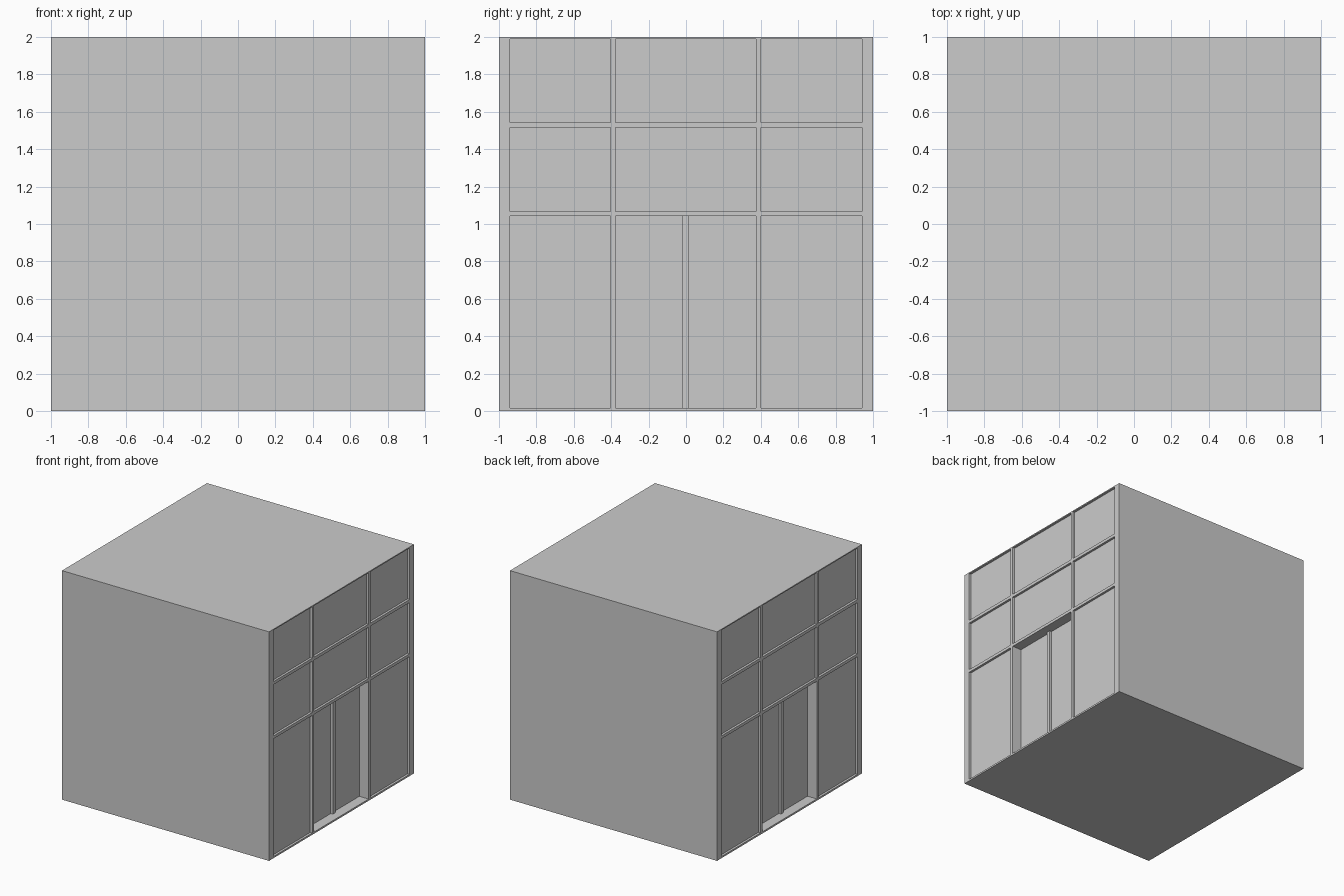
import bpy, bmesh
from mathutils import Matrix, Vector

if "Cube" in bpy.data.objects:
    bpy.data.objects.remove(bpy.data.objects["Cube"])

PANE, DOOR, BAR = 0.02, 0.09, 0.07   # recess depths behind the facade plane


def add_box(bm, lo, hi):
    lo, hi = Vector(lo), Vector(hi)
    size = hi - lo
    m = Matrix.Translation((lo + hi) / 2) @ Matrix.Diagonal((*size, 1))
    bmesh.ops.create_cube(bm, size=1, matrix=m)


def make_object(name, boxes):
    bm = bmesh.new()
    for lo, hi in boxes:
        add_box(bm, lo, hi)
    me = bpy.data.meshes.new(name)
    bm.to_mesh(me)
    bm.free()
    ob = bpy.data.objects.new(name, me)
    bpy.context.collection.objects.link(ob)
    return ob


def both_ends(y, z, inner, outer):
    """The same box at the +x and -x facades."""
    return [((inner, y[0], z[0]), (outer, y[1], z[1])),
            ((-outer, y[0], z[0]), (-inner, y[1], z[1]))]


# Main building block
block = make_object("building_block", [((-1, -1, 0), (1, 1, 2))])

# Window and doorway recesses: three columns by three rows, both facades
columns = [(-0.94, -0.403), (-0.377, 0.374), (0.4, 0.94)]
rows = [(0.015, 1.042), (1.068, 1.515), (1.542, 1.99)]
openings = []
for r, z in enumerate(rows):
    for c, y in enumerate(columns):
        depth = DOOR if (r == 0 and c == 1) else PANE
        openings += both_ends(y, z, 1 - depth, 1.1)
cutter = make_object("opening_cutter", openings)
cutter.hide_render = True

mod = block.modifiers.new("openings", 'BOOLEAN')
mod.operation = 'DIFFERENCE'
mod.solver = 'EXACT'
mod.object = cutter
bpy.context.view_layer.objects.active = block
bpy.ops.object.modifier_apply(modifier=mod.name)
bpy.data.objects.remove(cutter)

# Upright bar between the two door leaves
make_object("door_bar", both_ends((-0.02, 0.017), rows[0], 1 - DOOR, 1 - BAR))
